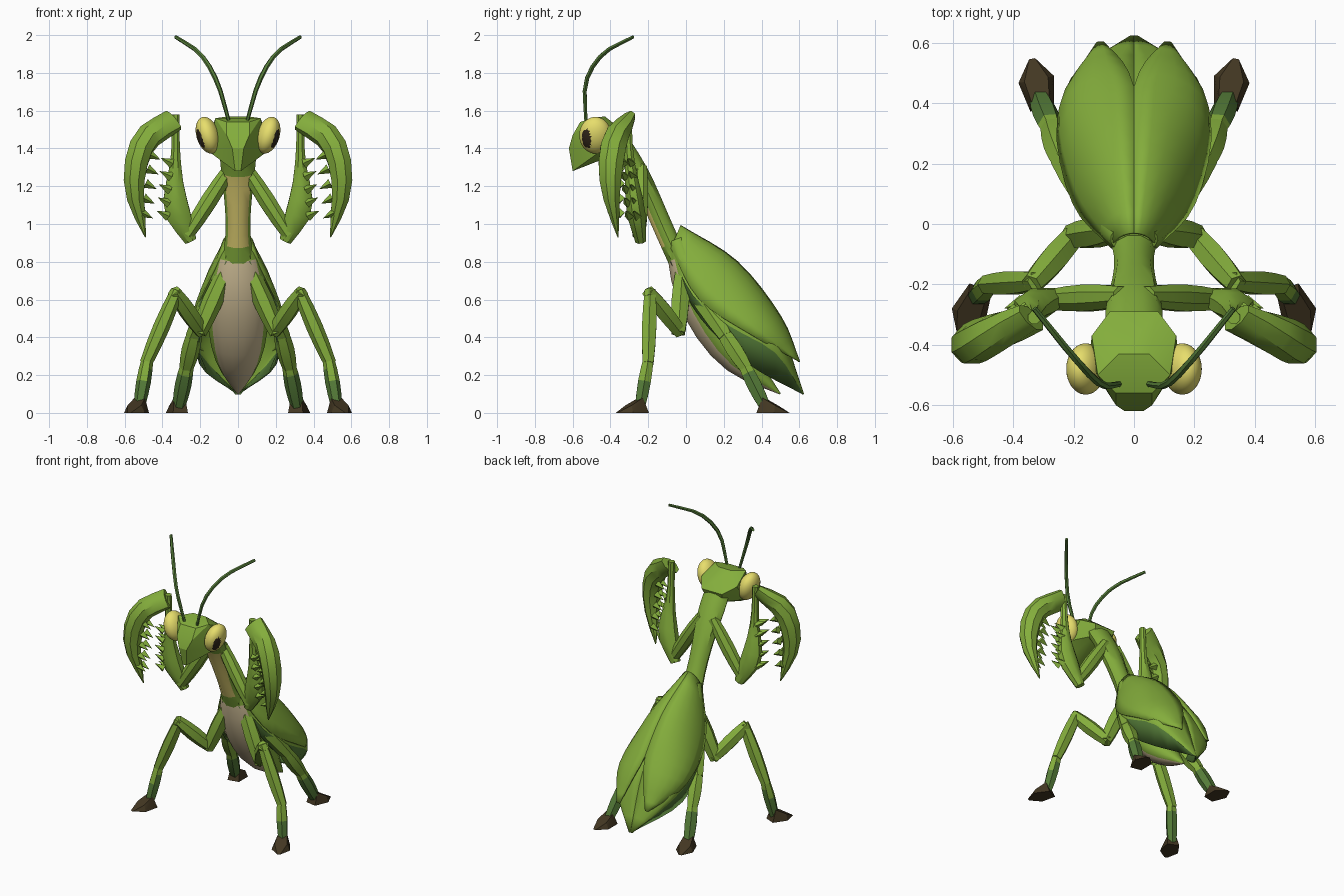
import bpy, bmesh
from math import sin, cos, pi, exp, radians
from mathutils import Vector, Matrix

if "Cube" in bpy.data.objects:
    bpy.data.objects.remove(bpy.data.objects["Cube"], do_unlink=True)


def material(name, *rgb):
    mat = bpy.data.materials.new(name)
    mat.use_nodes = True
    mat.diffuse_color = (*rgb, 1)
    shader = mat.node_tree.nodes["Principled BSDF"]
    shader.inputs["Base Color"].default_value = (*rgb, 1)
    shader.inputs["Roughness"].default_value = .8
    return mat


GREEN = material("leaf green", .23, .42, .045)
DARK = material("dark green", .09, .2, .04)
BEIGE = material("belly beige", .61, .5, .3)
TAN = material("throat yellow", .76, .64, .17)
YELLOW = material("eye yellow", .8, .73, .15)
BROWN = material("foot brown", .055, .038, .016)
PUPIL = material("pupil brown", .03, .02, .01)


def finish(name, bm, materials, rule=None, angle=38):
    """Turn a bmesh into an object; rule(face) is true where the second colour goes."""
    bmesh.ops.recalc_face_normals(bm, faces=bm.faces)
    bm.normal_update()
    if rule:
        for face in bm.faces:
            face.material_index = int(rule(face))
    mesh = bpy.data.meshes.new(name)
    bm.to_mesh(mesh)
    bm.free()
    for mat in materials:
        mesh.materials.append(mat)
    mesh.shade_smooth()
    mesh.set_sharp_from_angle(angle=radians(angle))
    ob = bpy.data.objects.new(name, mesh)
    bpy.context.collection.objects.link(ob)
    return ob


def spline(points, steps):
    """Sample a smooth curve running through a few points."""
    pts = [Vector(p) for p in points]
    pts = [2 * pts[0] - pts[1], *pts, 2 * pts[-1] - pts[-2]]
    samples = []
    for i in range(steps + 1):
        place = i / steps * (len(points) - 1)
        k = min(int(place), len(points) - 2)
        t = place - k
        a, b, c, d = pts[k:k + 4]
        samples.append(b + (c - a) * t / 2 + (a - b * 2.5 + c * 2 - d / 2) * t ** 2
                       + (b * 3 - a - c * 3 + d) * t ** 3 / 2)
    return samples


def loft(name, points, profile, materials, mirror=1, steps=8, sides=8, rule=None):
    """Tube along a spline; profile(t) gives its half width and half depth."""
    bm = bmesh.new()
    path = [Vector((p.x * mirror, p.y, p.z)) for p in spline(points, steps)]
    rings = []
    for i, centre in enumerate(path):
        tangent = (path[min(i + 1, steps)] - path[max(i - 1, 0)]).normalized()
        across = Vector((mirror, 0, 0))
        across = (across - tangent * across.dot(tangent)).normalized()
        up = tangent.cross(across)
        width, depth = profile(i / steps)
        angles = [2 * pi * (k + .5) / sides for k in range(sides)]
        rings.append([bm.verts.new(centre + across * width * sin(a) + up * depth * cos(a)) for a in angles])
    for a, b in zip(rings, rings[1:]):
        for k in range(sides):
            n = (k + 1) % sides
            bm.faces.new((a[k], a[n], b[n], b[k]))
    bm.faces.new(rings[0])
    bm.faces.new(rings[-1])
    return finish(name, bm, materials, rule)


def hull(name, points, mat):
    bm = bmesh.new()
    for p in points:
        bm.verts.new(p)
    result = bmesh.ops.convex_hull(bm, input=bm.verts)
    inside = [g for g in result["geom_interior"] if isinstance(g, bmesh.types.BMVert)]
    bmesh.ops.delete(bm, geom=inside, context="VERTS")
    return finish(name, bm, [mat], angle=25)


def thorns(name, start, end, step, mirror, count=5):
    """Two rows of small four-sided thorns between start and end."""
    bm = bmesh.new()
    flip = Matrix.Diagonal((mirror, 1, 1, 1))
    turn = Vector(step).to_track_quat("Z", "Y").to_matrix().to_4x4()
    for i in range(count):
        for row in (-.02, .02):
            middle = Vector(start).lerp(Vector(end), i / (count - 1)) + Vector(step) / 2 + Vector((0, row, 0))
            bmesh.ops.create_cone(bm, segments=4, radius1=.026, radius2=0, depth=Vector(step).length,
                                  cap_ends=True, matrix=flip @ Matrix.Translation(middle) @ turn)
    return finish(name, bm, [GREEN], angle=20)


def wing(name, ridge, edge, mirror, skirt=None, split=0, steps=12, arc=6):
    """Domed sheet from ridge to edge; split parts the tips, skirt adds a dark lower band."""
    bm = bmesh.new()
    rows = []
    lower = spline(skirt, steps) if skirt else None
    for i, (top, low) in enumerate(zip(spline(ridge, steps), spline(edge, steps))):
        top.x = split * max(0, i / steps - .6)
        row = []
        for k in range(arc + 1):
            a = pi / 2 * k / arc
            p = top.lerp(low, 1 - cos(a))
            p.x = top.x + (low.x - top.x) * sin(a)
            row.append(p)
        if lower:
            row.append(lower[i])
        rows.append([bm.verts.new((p.x * mirror, p.y, p.z)) for p in row])
    band = set()
    for a, b in zip(rows, rows[1:]):
        for k in range(len(a) - 1):
            face = bm.faces.new((a[k], a[k + 1], b[k + 1], b[k]))
            if k == arc:
                band.add(face)
    ob = finish(name, bm, [GREEN, DARK], lambda face: face in band)
    solid = ob.modifiers.new("thickness", "SOLIDIFY")
    solid.thickness, solid.offset = .01, 0
    return ob


def limb(radius):
    """Profile of a straight limb, a little thicker in the middle."""
    return lambda t: [radius * (.75 + .25 * sin(pi * t))] * 2


def facing(direction, amount, low=0, high=2):
    """Rule for faces turned towards a direction within a height range."""
    return lambda face: (face.normal.dot(Vector(direction).normalized()) > amount
                         and low < face.calc_center_median().z < high)


# Abdomen with pale underside
def abdomen_profile(t):
    swell = sin(pi * (.15 + .85 * t)) + .03
    return .16 * swell, .12 * swell


loft("abdomen", [(0, -.05, .92), (0, .07, .62), (0, .26, .31), (0, .5, .1)], abdomen_profile,
     [GREEN, BEIGE], steps=10, sides=16, rule=facing((0, -.8, -.6), .55, high=.82))

# Long thorax with yellow throat
loft("thorax", [(0, -.36, 1.45), (0, -.24, 1.25), (0, -.12, .98), (0, -.03, .78)],
     lambda t: (.08 + .015 * cos(2 * pi * (t - .15)), .055),
     [GREEN, TAN], steps=10, sides=10, rule=facing((0, -.9, -.4), .55, .87, 1.25))

# Head: chin, face, brow, crown, temple, nape and cheek corners
corners = [(.015, -.6, 1.28), (.03, -.62, 1.4), (.06, -.6, 1.47), (.06, -.56, 1.54), (.12, -.5, 1.56),
           (.05, -.43, 1.57), (.14, -.37, 1.5), (.08, -.29, 1.46), (.06, -.32, 1.39), (.15, -.46, 1.38),
           (.08, -.52, 1.33)]
hull("head", [(x * m, y, z) for x, y, z in corners for m in (1, -1)], GREEN)

for m, side in ((1, "left"), (-1, "right")):
    # Wings
    wing(f"{side}_fore_wing", [(0, -.03, .99), (0, .27, .8), (0, .5, .51), (0, .6, .27)],
         [(.07, -.08, .87), (.2, .07, .6), (.25, .35, .41), (.12, .6, .27)], m, split=.25)
    wing(f"{side}_hind_wing", [(0, -.03, .95), (0, .25, .76), (0, .48, .48), (0, .62, .1)],
         [(.06, -.07, .84), (.18, .04, .62), (.24, .23, .46), (.21, .47, .32), (.01, .62, .1)], m,
         skirt=[(.06, -.08, .8), (.18, .08, .5), (.2, .33, .26), (0, .62, .1)])

    # Eye leaning outwards, with a tall pupil
    bm = bmesh.new()
    bmesh.ops.create_icosphere(bm, subdivisions=4, radius=1)
    socket = (Matrix.Translation((.16 * m, -.48, 1.47)) @ Matrix.Rotation(.3 * m, 4, "Y")
              @ Matrix.Diagonal((.06, .085, .1, 1)))
    bm.transform(socket)
    gaze = Vector((.8 * m, -.6, -.1))

    def is_pupil(face):
        offset = socket.inverted() @ face.calc_center_median() - gaze
        offset.z *= .6
        return offset.length < .35

    finish(f"{side}_eye", bm, [YELLOW, PUPIL], is_pupil)

    # Antenna
    loft(f"{side}_antenna", [(.05, -.53, 1.55), (.11, -.53, 1.75), (.2, -.44, 1.9), (.33, -.28, 1.99)],
         limb(.013), [DARK], m, sides=6)

    # Grasping arm: upper arm, forearm, hooked blade and thorns
    loft(f"{side}_upper_arm", [(.04, -.24, 1.3), (.27, -.25, .94)], limb(.048), [GREEN], m, steps=4)

    def forearm_profile(t):
        width = .022 + .05 * exp(-((t - .3) / .25) ** 2)
        return width, .6 * width + .01

    loft(f"{side}_forearm", [(.25, -.24, .91), (.33, -.27, 1.1), (.33, -.3, 1.35), (.33, -.31, 1.58)],
         forearm_profile, [GREEN], m)
    loft(f"{side}_blade", [(.34, -.31, 1.55), (.5, -.38, 1.43), (.55, -.4, 1.2), (.49, -.36, .93)],
         lambda t: (.067 * (1 - t ** 4) + .003, .07 * sin(pi * (.15 + .85 * t)) + .003), [GREEN], m)
    thorns(f"{side}_blade_thorns", (.47, -.37, 1.37), (.51, -.37, 1.06), (-.06, 0, -.03), m)
    thorns(f"{side}_forearm_thorns", (.35, -.31, 1.32), (.37, -.28, 1.04), (.06, -.02, .03), m)

    # Legs: straight limbs between joints, dark above the foot, and a wedge foot along a heading
    middle = [(.07, -.02, .74), (.2, -.04, .44), (.33, -.19, .63), (.48, -.2, .28), (.52, -.24, .05)]
    rear = [(.09, 0, .72), (.23, .2, .42), (.27, .31, .25), (.31, .41, .05)]
    for leg, joints, heading in (("middle", middle, (.4, -.9, 0)), ("rear", rear, (.2, 1, 0))):
        for i, (a, b) in enumerate(zip(joints, joints[1:])):
            overlap = (Vector(b) - Vector(a)).normalized() * .02
            loft(f"{side}_{leg}_leg_part_{i + 1}", [Vector(a) - overlap, Vector(b) + overlap],
                 limb(.054 - .005 * i), [GREEN, DARK], m, steps=4, sides=6,
                 rule=lambda face: face.calc_center_median().z < .2)
        ahead = Vector(heading).normalized()
        across = ahead.cross(Vector((0, 0, 1)))
        ankle = Vector((joints[-1][0], joints[-1][1], 0))
        foot = []
        for along, spread, height in ((-.03, .04, 0), (.07, .06, 0), (.14, .01, 0), (0, .03, .08), (.07, .04, .04)):
            for c in (spread, -spread):
                p = ankle + ahead * along + across * c
                foot.append((p.x * m, p.y, height))
        hull(f"{side}_{leg}_foot", foot, BROWN)
